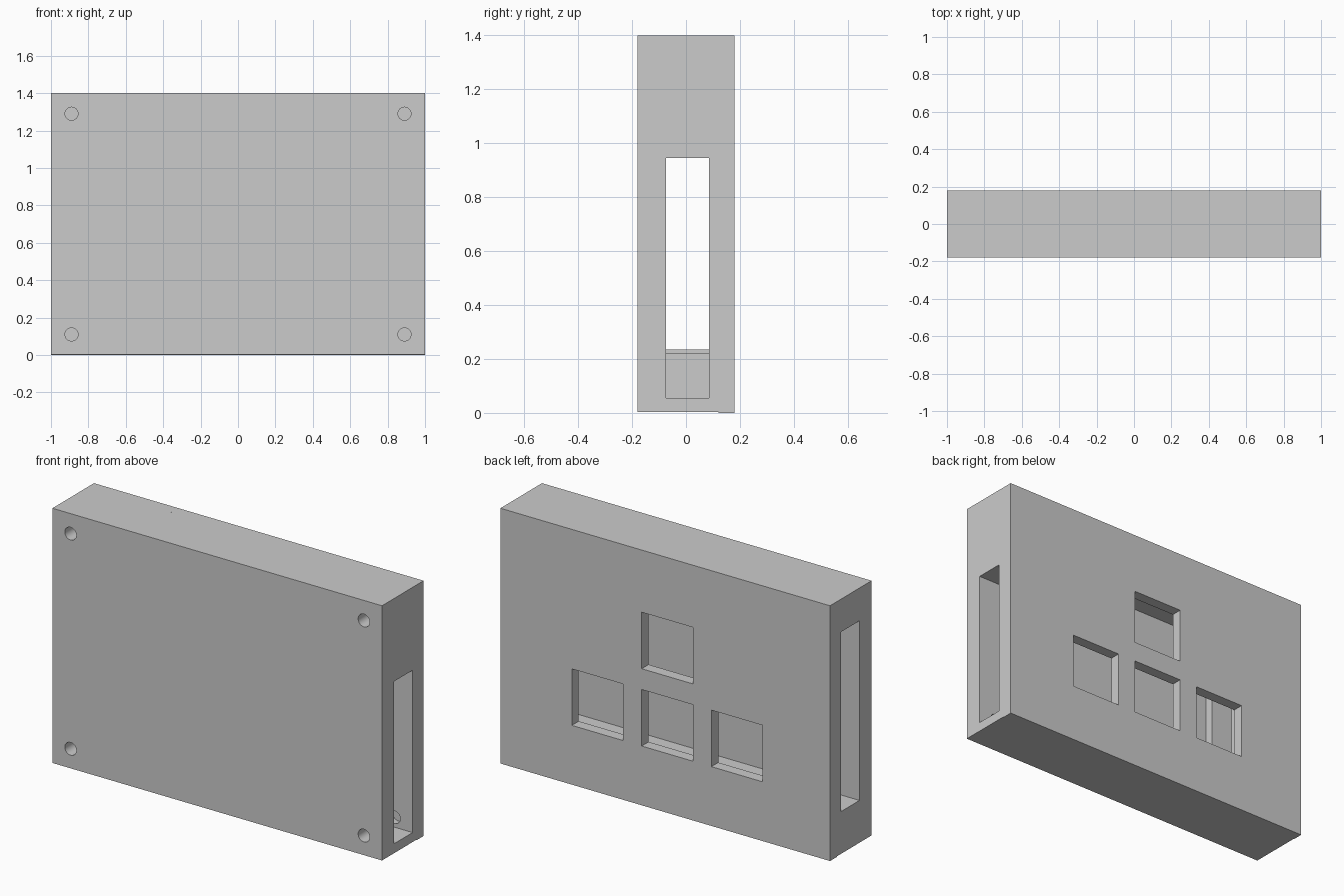
import bpy, math

if "Cube" in bpy.data.objects:
    bpy.data.objects.remove(bpy.data.objects["Cube"])


def box(name, x0, x1, y0, y1, z0, z1):
    bpy.ops.mesh.primitive_cube_add(size=1, location=((x0 + x1) / 2, (y0 + y1) / 2, (z0 + z1) / 2))
    ob = bpy.context.object
    ob.name = name
    ob.scale = (x1 - x0, y1 - y0, z1 - z0)
    bpy.ops.object.transform_apply(location=True, rotation=False, scale=True)
    return ob


def cut(target, cutter):
    cutter.hide_render = True
    mod = target.modifiers.new(cutter.name, 'BOOLEAN')
    mod.operation = 'DIFFERENCE'
    mod.solver = 'EXACT'
    mod.object = cutter
    bpy.context.view_layer.objects.active = target
    bpy.ops.object.modifier_apply(modifier=mod.name)
    bpy.data.objects.remove(cutter, do_unlink=True)


SEAM = 0.12  # y where the case body meets the back plate

# Case body with the inner cavity, open towards the back plate
body = box("case_body", -1, 1, -0.18, SEAM, 0.003, 1.4)
cut(body, box("cavity_cutter", -0.6, 0.8, -0.125, 0.3, 0.222, 1.178))

# Side slots running through the thick side walls
cut(body, box("right_slot_cutter", 0.79, 1.1, -0.075, 0.085, 0.055, 0.945))
cut(body, box("left_slot_cutter", -1.1, -0.59, -0.075, 0.085, 0.235, 1.22))

# Corner screw holes, closed at the back by the plate
for x in (-0.89, 0.89):
    for z in (0.11, 1.29):
        bpy.ops.mesh.primitive_cylinder_add(vertices=32, radius=0.035, depth=0.6,
                                            location=(x, 0, z), rotation=(math.pi / 2, 0, 0))
        hole = bpy.context.object
        hole.name = "screw_cutter"
        cut(body, hole)

# Back plate with four square key openings
plate = box("back_plate", -1, 1, SEAM, 0.18, 0, 1.4)
for x, z in ((-0.435, 0.48), (-0.012, 0.48), (0.412, 0.48), (-0.012, 0.904)):
    cut(plate, box("key_cutter", x - 0.155, x + 0.155, 0, 0.3, z - 0.155, z + 0.155))

# Smooth screw hole walls, sharp box edges
bpy.ops.object.select_all(action='DESELECT')
body.select_set(True)
bpy.context.view_layer.objects.active = body
bpy.ops.object.shade_smooth_by_angle(angle=math.radians(30))
